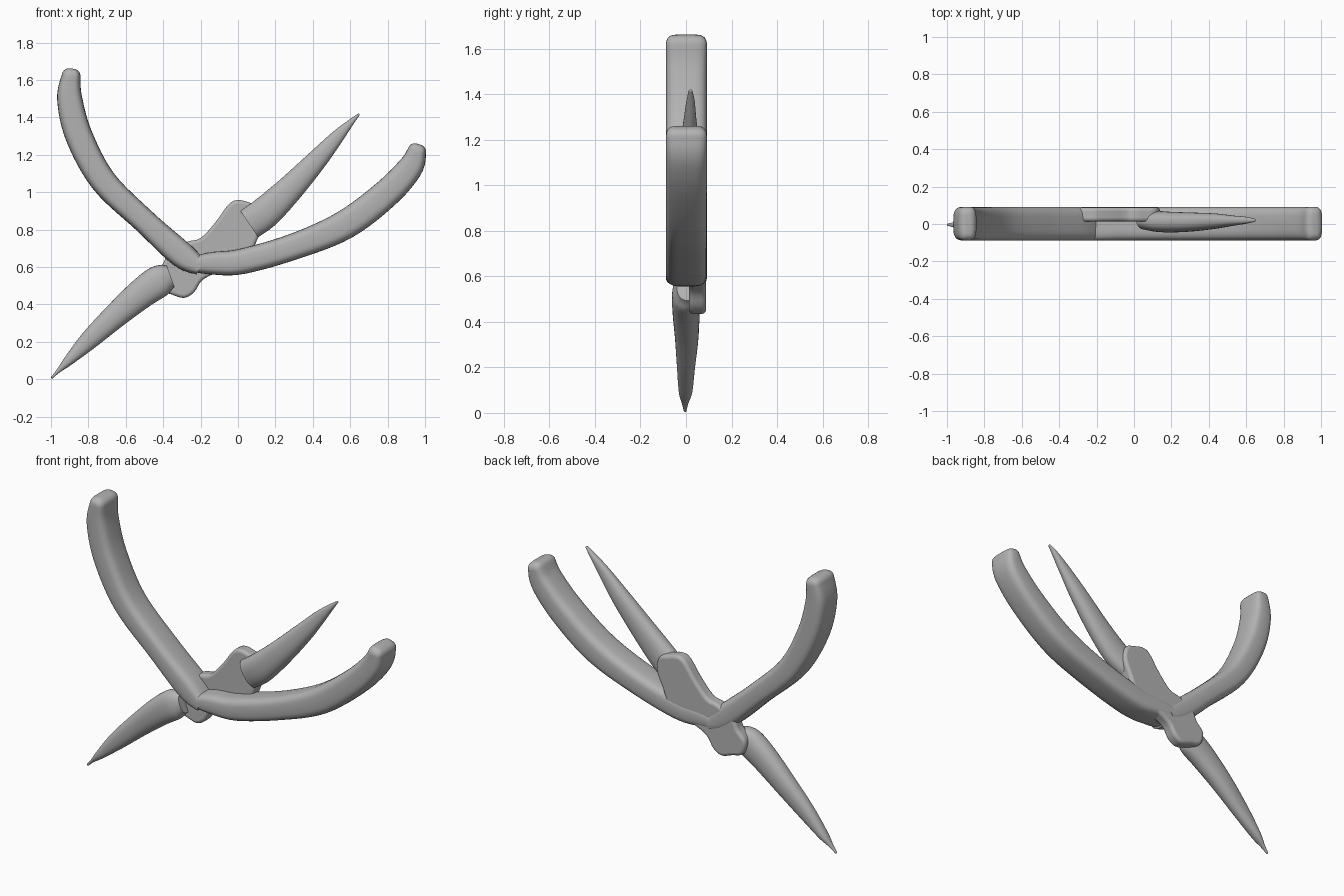
import bpy, bmesh, math
from mathutils import Vector

cube = bpy.data.objects.get("Cube")
if cube:
    bpy.data.objects.remove(cube, do_unlink=True)

GREY = (0.45, 0.45, 0.45, 1.0)
mat = bpy.data.materials.new("plain grey")
mat.use_nodes = True
mat.diffuse_color = GREY
mat.node_tree.nodes["Principled BSDF"].inputs["Base Color"].default_value = GREY


def smooth_path(points, steps, closed=False):
    """Catmull-Rom interpolation of points of any dimension."""
    pts = [Vector(p) for p in points]
    n = len(pts)
    pick = (lambda i: pts[i % n]) if closed else (lambda i: pts[max(0, min(n - 1, i))])
    out = []
    for i in range(n if closed else n - 1):
        a, b, c, d = (pick(i + k) for k in (-1, 0, 1, 2))
        for s in range(steps):
            t = s / steps
            out.append(0.5 * (2 * b + (c - a) * t + (2 * a - 5 * b + 4 * c - d) * t * t
                              + (3 * b - a - 3 * c + d) * t ** 3))
    if not closed:
        out.append(pts[-1])
    return out


def finish(name, bm):
    bmesh.ops.recalc_face_normals(bm, faces=bm.faces)
    mesh = bpy.data.meshes.new(name)
    bm.to_mesh(mesh)
    bm.free()
    obj = bpy.data.objects.new(name, mesh)
    bpy.context.collection.objects.link(obj)
    mesh.materials.append(mat)
    bpy.ops.object.select_all(action="DESELECT")
    obj.select_set(True)
    bpy.context.view_layer.objects.active = obj
    bpy.ops.object.shade_smooth_by_angle(angle=math.radians(40))
    return obj


def limb(name, points, power, cap, sides=32):
    """Sweep a rounded section along points (x, y, z, half width, half depth)."""
    path = smooth_path(points, 6)
    # Round off the far end
    last = path[-1]
    run = (last - path[-2]).xyz.normalized()
    for k in range(1, 6):
        a = k / 5 * math.pi / 2
        c = last.xyz + run * cap * math.sin(a)
        shrink = cap * (1 - math.cos(a))
        path.append(Vector((*c, last[3] - shrink, last[4] - shrink)))
    bm = bmesh.new()
    rings = []
    for i, p in enumerate(path):
        t = path[min(i + 1, len(path) - 1)].xyz - path[max(i - 1, 0)].xyz
        across = Vector((-t.z, 0, t.x)).normalized()
        ring = []
        for j in range(sides):
            a = 2 * math.pi * j / sides
            u, v = (math.copysign(abs(f) ** (2 / power), f) for f in (math.cos(a), math.sin(a)))
            ring.append(bm.verts.new(p.xyz + across * u * p[3] + Vector((0, v * p[4], 0))))
        rings.append(ring)
    for r, s in zip(rings, rings[1:]):
        for j in range(sides):
            k = (j + 1) % sides
            bm.faces.new((r[j], r[k], s[k], s[j]))
    bm.faces.new(rings[0])
    bm.faces.new(rings[-1])
    return finish(name, bm)


def handle(name, points):
    return limb(name, [(x, 0.002, z, w, 0.09) for x, z, w in points], 3.5, 0.038)


# Curved grips
handle("upper_handle", [(-0.2, 0.6, 0.045), (-0.3, 0.665, 0.07), (-0.5, 0.845, 0.065),
                        (-0.72, 1.06, 0.07), (-0.85, 1.3, 0.073), (-0.9, 1.5, 0.067),
                        (-0.892, 1.623, 0.05)])
handle("lower_handle", [(-0.25, 0.615, 0.04), (-0.14, 0.62, 0.06), (0.02, 0.63, 0.068),
                        (0.3, 0.71, 0.07), (0.57, 0.825, 0.078), (0.79, 0.99, 0.076),
                        (0.92, 1.13, 0.068), (0.957, 1.22, 0.05)])

# Pointed blades
limb("long_blade", [(0.06, 0.025, 0.83, 0.085, 0.055), (0.15, 0.012, 0.895, 0.085, 0.056),
                    (0.28, 0.01, 1.02, 0.072, 0.052), (0.42, 0.015, 1.17, 0.055, 0.042),
                    (0.53, 0.018, 1.295, 0.036, 0.027), (0.6, 0.02, 1.37, 0.018, 0.018),
                    (0.645, 0.02, 1.415, 0.006, 0.008)], 2.3, 0.005)
limb("short_blade", [(-0.36, 0.01, 0.55, 0.06, 0.05), (-0.42, 0, 0.525, 0.085, 0.06),
                     (-0.52, 0, 0.455, 0.08, 0.06), (-0.66, 0.003, 0.335, 0.066, 0.052),
                     (-0.8, 0, 0.205, 0.05, 0.04), (-0.91, -0.002, 0.095, 0.026, 0.03),
                     (-0.96, -0.004, 0.045, 0.011, 0.015), (-0.994, -0.004, 0.01, 0.006, 0.006)],
     2.3, 0.005)

# Flat pivot plate along the back, with an upper and a lower lobe
outline = [(-0.27, 0.735), (-0.2, 0.755), (-0.12, 0.84), (-0.05, 0.935), (0, 0.958),
           (0.06, 0.945), (0.12, 0.92), (0.14, 0.84), (0.1, 0.74), (0.04, 0.62),
           (-0.1, 0.575), (-0.19, 0.53), (-0.235, 0.465), (-0.29, 0.435), (-0.36, 0.455),
           (-0.43, 0.48), (-0.45, 0.56), (-0.4, 0.62), (-0.37, 0.68)]
bm = bmesh.new()
face = bm.faces.new([bm.verts.new((x, 0.088, z)) for x, z in smooth_path(outline, 4, True)])
extruded = bmesh.ops.extrude_face_region(bm, geom=[face])["geom"]
front = [v for v in extruded if isinstance(v, bmesh.types.BMVert)]
bmesh.ops.translate(bm, verts=front, vec=(0, -0.075, 0))
plate = finish("pivot_plate", bm)
bevel = plate.modifiers.new("rounded rim", "BEVEL")
bevel.width = 0.018
bevel.segments = 4
bevel.limit_method = "ANGLE"
bevel.angle_limit = math.radians(50)
